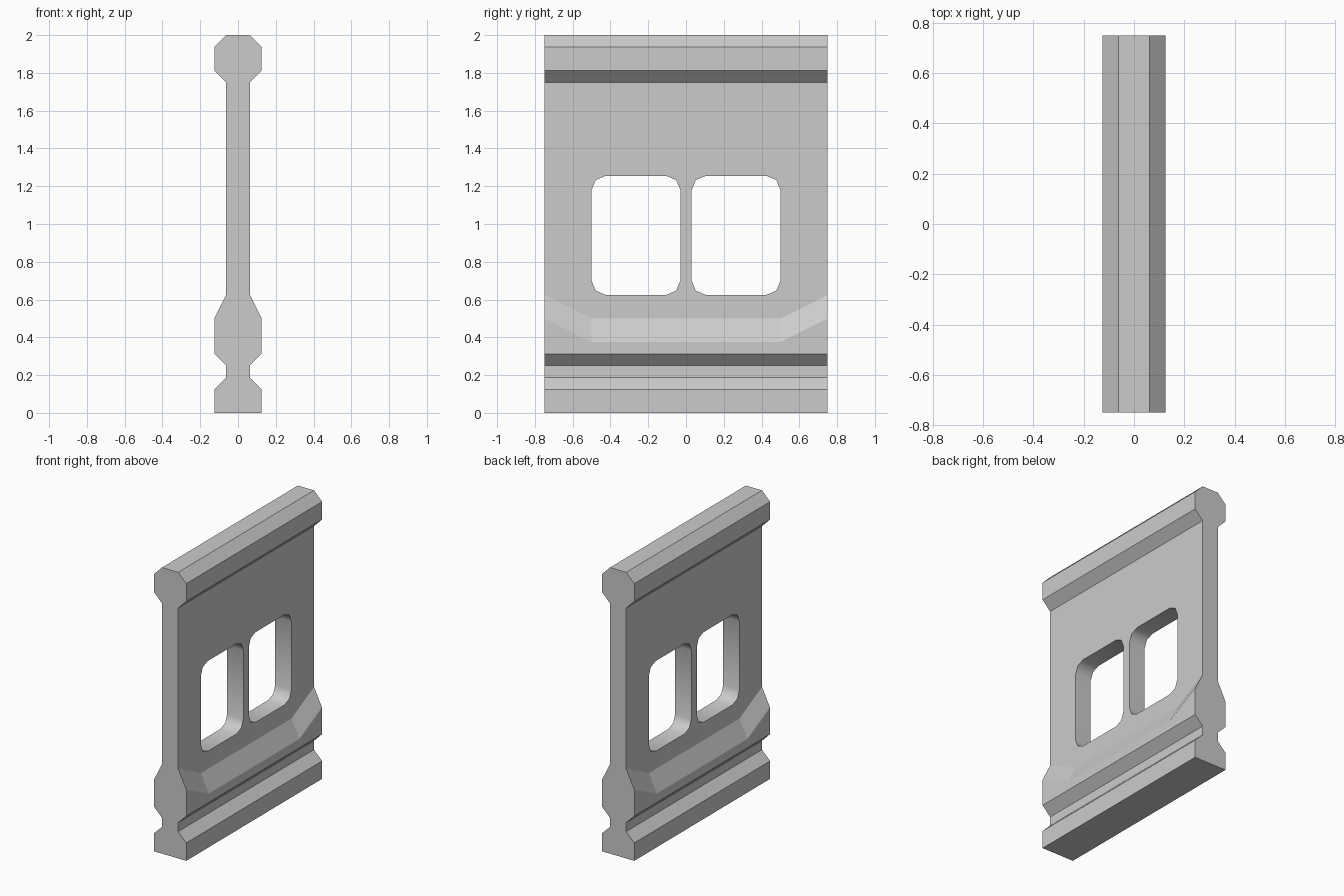
import bpy, bmesh
from math import sin, cos, pi

if "Cube" in bpy.data.objects:
    bpy.data.objects.remove(bpy.data.objects["Cube"])


def loft(name, rings, smooth=False):
    """Join equal-length closed rings into a capped solid."""
    bm = bmesh.new()
    loops = [[bm.verts.new(p) for p in ring] for ring in rings]
    n = len(loops[0])
    for a, b in zip(loops, loops[1:]):
        for i in range(n):
            j = (i + 1) % n
            bm.faces.new((a[i], a[j], b[j], b[i])).smooth = smooth
    bm.faces.new(loops[0][::-1])
    bm.faces.new(loops[-1])
    bmesh.ops.recalc_face_normals(bm, faces=bm.faces[:])
    mesh = bpy.data.meshes.new(name)
    bm.to_mesh(mesh)
    bm.free()
    obj = bpy.data.objects.new(name, mesh)
    bpy.context.collection.objects.link(obj)
    return obj


# Wall cross-section: mirrored moulding, with a ledge that rises at the ends
def wall_ring(y, rise):
    thin, wide = 0.0625, 0.125
    half = [(wide, 0), (wide, 0.125), (thin, 0.1875), (thin, 0.25),
            (wide, 0.3125), (wide, 0.375 + rise), (thin, 0.5 + rise),
            (thin, 1.75), (wide, 1.8125), (wide, 1.9375), (thin, 2)]
    return [(x, y, z) for x, z in half] + [(-x, y, z) for x, z in half[::-1]]


wall = loft("wall_panel", [wall_ring(y, rise) for y, rise in
                           ((-0.75, 0.125), (-0.5, 0), (0.5, 0), (0.75, 0.125))])


# Window opening: rectangle with two-segment rounded corners
def window_ring(x, y0=0.03, y1=0.5, z0=0.625, z1=1.255, r=0.075):
    corners = [(y1 - r, z1 - r), (y0 + r, z1 - r), (y0 + r, z0 + r), (y1 - r, z0 + r)]
    return [(x, cy + r * cos(a), cz + r * sin(a))
            for k, (cy, cz) in enumerate(corners)
            for a in (k * pi / 2 + s * pi / 4 for s in range(3))]


cutter = loft("window_cutter", [window_ring(-0.3), window_ring(0.3)], smooth=True)
mirror = cutter.modifiers.new("mirror", 'MIRROR')
mirror.use_axis = (False, True, False)
cutter.hide_render = True
cutter.display_type = 'WIRE'

cut = wall.modifiers.new("windows", 'BOOLEAN')
cut.operation = 'DIFFERENCE'
cut.solver = 'EXACT'
cut.object = cutter
